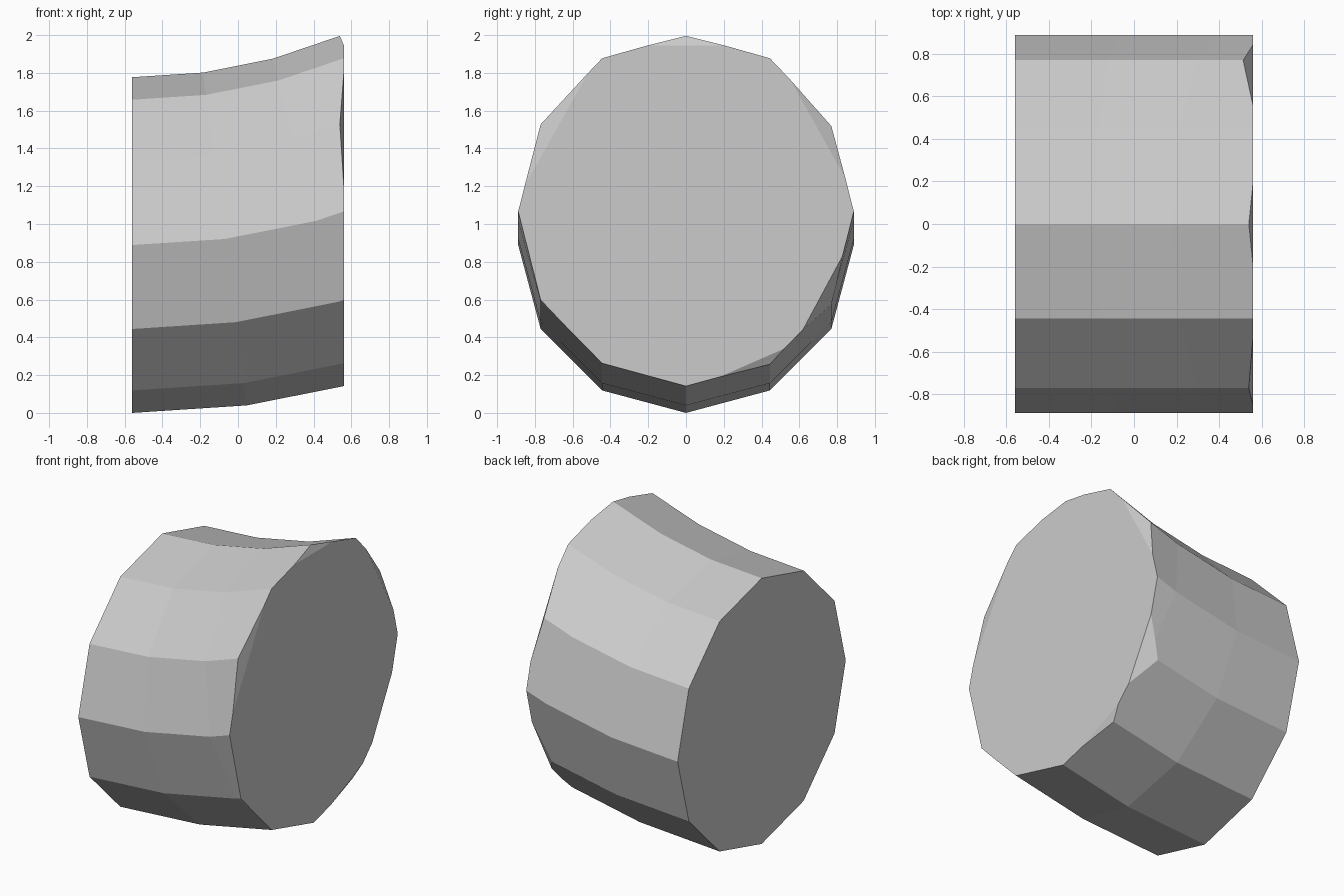
import bpy, bmesh, math
from mathutils import Vector

if "Cube" in bpy.data.objects:
    bpy.data.objects.remove(bpy.data.objects["Cube"])

SIDES, RAD = 12, 0.8885
X0, X1, BEND_Z = -0.56, 0.56, 4.65

bm = bmesh.new()

# Twelve-sided body swept along an upward bend
rings = []
for deg in (0, 7.5, 15, 22.5):
    t = math.radians(deg)
    ring = []
    for i in range(SIDES):
        a = 2 * math.pi * i / SIDES
        r = BEND_Z - (RAD + RAD * math.cos(a))
        ring.append(bm.verts.new((X0 + r * math.sin(t), RAD * math.sin(a),
                                  BEND_Z - r * math.cos(t))))
    rings.append(ring)
for r0, r1 in zip(rings, rings[1:]):
    for i in range(SIDES):
        j = (i + 1) % SIDES
        bm.faces.new((r0[i], r0[j], r1[j], r1[i]))
bm.faces.new(rings[0][::-1])
bm.faces.new(rings[-1])
bmesh.ops.recalc_face_normals(bm, faces=bm.faces)


def slice_off(point, normal):
    geom = bm.verts[:] + bm.edges[:] + bm.faces[:]
    cut = bmesh.ops.bisect_plane(bm, geom=geom, dist=1e-5, plane_co=point,
                                 plane_no=normal, clear_outer=True)
    edges = [e for e in cut["geom_cut"]
             if isinstance(e, bmesh.types.BMEdge) and e.is_boundary]
    if edges:
        bmesh.ops.holes_fill(bm, edges=edges, sides=0)


# Straight cut on the right end
slice_off(Vector((X1, 0, 0)), Vector((1, 0, 0)))

# Chipped corners round the right end: deepest point, then two points on the end face
chips = [
    ((0.54, -0.767, 1.524), (X1, -0.53, 1.78), (X1, -0.85, 1.21)),
    ((0.515, 0.767, 1.516), (X1, 0.56, 1.75), (X1, 0.84, 1.25)),
    ((0.465, 0.767, 0.58), (X1, 0.85, 0.87), (X1, 0.64, 0.48)),
    ((0.535, 0.443, 0.26), (X1, 0.52, 0.34), (X1, 0.2, 0.2)),
]
for chip in chips:
    a, b, c = map(Vector, chip)
    n = (b - a).cross(c - a).normalized()
    slice_off(a, n if n.x > 0 else -n)

bmesh.ops.recalc_face_normals(bm, faces=bm.faces)
mesh = bpy.data.meshes.new("bent_segment")
bm.to_mesh(mesh)
bm.free()
bpy.context.collection.objects.link(bpy.data.objects.new("bent_segment", mesh))
